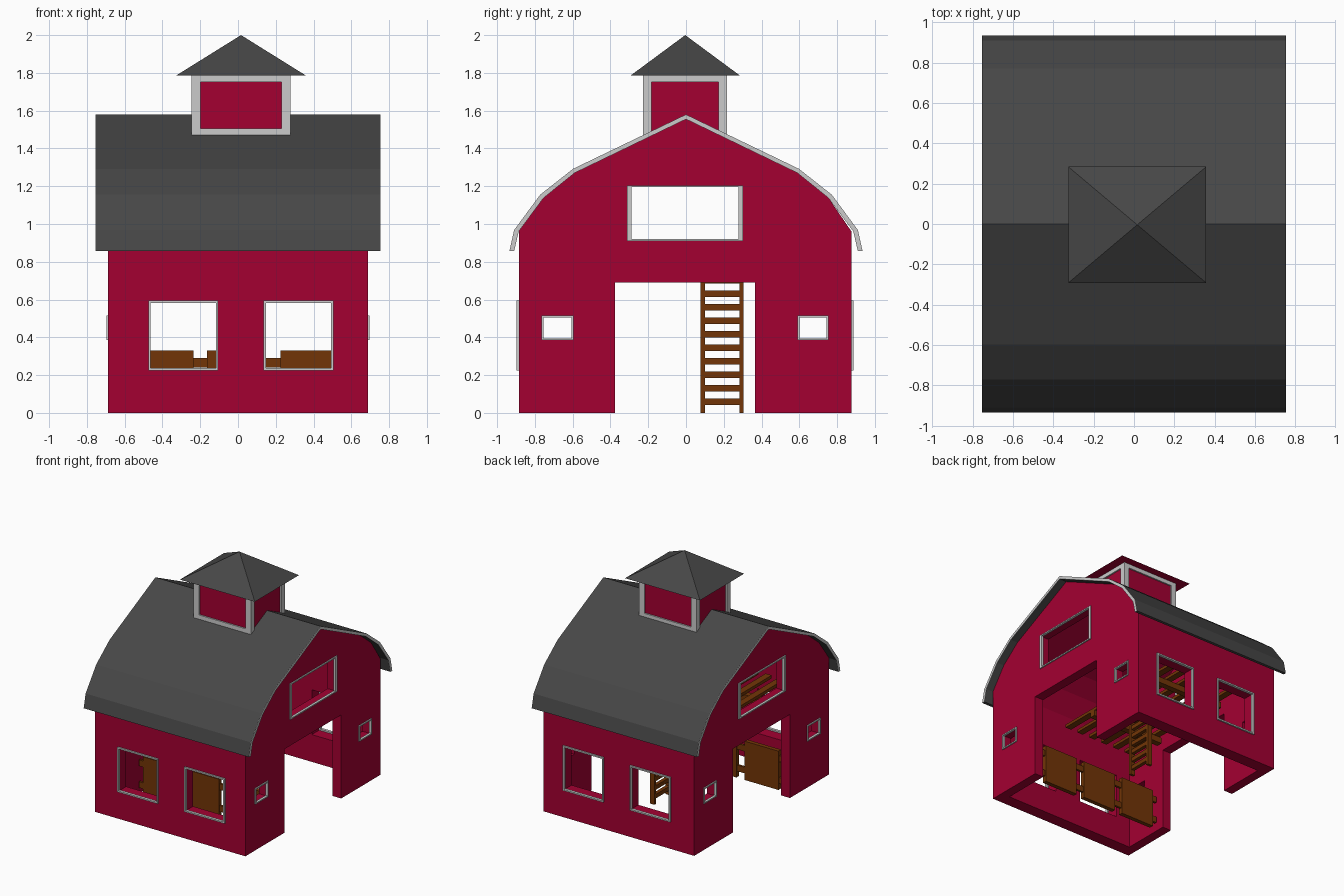
import bpy, bmesh

if "Cube" in bpy.data.objects:
    bpy.data.objects.remove(bpy.data.objects["Cube"])


def material(name, rgb):
    m = bpy.data.materials.new(name)
    m.diffuse_color = (*rgb, 1)
    m.use_nodes = True
    m.node_tree.nodes["Principled BSDF"].inputs["Base Color"].default_value = m.diffuse_color
    return m


RED = material("barn_red", (0.37, 0.0, 0.031))
DARK = material("roof_grey", (0.063, 0.063, 0.063))
TRIM = material("trim_grey", (0.57, 0.57, 0.57))
WOOD = material("wood", (0.17, 0.036, 0.002))


def make(name, bm, mat):
    bmesh.ops.recalc_face_normals(bm, faces=bm.faces)
    me = bpy.data.meshes.new(name)
    bm.to_mesh(me)
    bm.free()
    ob = bpy.data.objects.new(name, me)
    bpy.context.collection.objects.link(ob)
    me.materials.append(mat)
    return ob


def add_box(bm, x0, x1, y0, y1, z0, z1):
    v = bmesh.ops.create_cube(bm, size=1)["verts"]
    for p in v:
        p.co = (x0 if p.co.x < 0 else x1, y0 if p.co.y < 0 else y1, z0 if p.co.z < 0 else z1)


def boxes(name, mat, items):
    bm = bmesh.new()
    for b in items:
        add_box(bm, *b)
    return make(name, bm, mat)


def prism(name, mat, profile, x0, x1):
    """Extrude a (y, z) profile along x."""
    bm = bmesh.new()
    f = bm.faces.new([bm.verts.new((x0, y, z)) for y, z in profile])
    new = bmesh.ops.extrude_face_region(bm, geom=[f])["geom"]
    bmesh.ops.translate(bm, vec=(x1 - x0, 0, 0),
                        verts=[g for g in new if isinstance(g, bmesh.types.BMVert)])
    return make(name, bm, mat)


def mirrored(half, c=0.0):
    """Full outline, mirrored about y = c, from right-hand points ending at the ridge."""
    return [(c + y, z) for y, z in half] + [(c - y, z) for y, z in reversed(half[:-1])]


def cut(ob, cutter):
    mod = ob.modifiers.new("cut", "BOOLEAN")
    mod.operation, mod.solver, mod.object = "DIFFERENCE", "EXACT", cutter
    bpy.context.view_layer.objects.active = ob
    bpy.ops.object.modifier_apply(modifier=mod.name)
    bpy.data.objects.remove(cutter)


# Hollow barn body
WX, WY, YC = 0.687, 0.88, -0.005
body = prism("barn_walls", RED,
             mirrored([(WY, 0), (WY, 0.962), (0.754, 1.146), (0.594, 1.275), (0, 1.56)], YC), -WX, WX)
cut(body, prism("cavity", RED,
                mirrored([(0.775, -0.1), (0.775, 0.93), (0.68, 1.09), (0.56, 1.2), (0, 1.475)], YC),
                -0.607, 0.607))

# Doorways and windows cut through both opposite walls
gable_windows = [(-0.765, -0.595, 0.385, 0.515), (0.59, 0.755, 0.385, 0.515),
                 (-0.312, 0.302, 0.91, 1.205)]
side_windows = [(-0.475, -0.105, 0.225, 0.595), (0.135, 0.505, 0.225, 0.595)]
cut(body, boxes("doorway", RED, [(-1, 1, -0.375, 0.365, -0.1, 0.69)]))
for a, b, z0, z1 in gable_windows:
    cut(body, boxes("opening", RED, [(-1, 1, a, b, z0, z1)]))
for a, b, z0, z1 in side_windows:
    cut(body, boxes("opening", RED, [(a, b, -1, 1, z0, z1)]))


# Window frames
def frame_bars(a, b, z0, z1, side, top):
    return [(a, a + side, z0, z1), (b - side, b, z0, z1),
            (a + side, b - side, z0, z0 + top), (a + side, b - side, z1 - top, z1)]


bars = []
for i, (a, b, z0, z1) in enumerate(gable_windows):
    for p, q, r, t in frame_bars(a, b, z0, z1, 0.024 if i == 2 else 0.01, 0.01):
        for s in (-1, 1):
            xs = sorted((s * (WX - 0.01), s * (WX + 0.01)))
            bars.append((*xs, p, q, r, t))
for a, b, z0, z1 in side_windows:
    for p, q, r, t in frame_bars(a, b, z0, z1, 0.012, 0.012):
        for s in (-1, 1):
            ys = sorted((YC + s * (WY - 0.01), YC + s * (WY + 0.013)))
            bars.append((p, q, *ys, r, t))
boxes("window_frames", TRIM, bars)

# Gambrel roof shell with pale end trim
outer = mirrored([(0.935, 0.856), (0.91, 0.968), (0.772, 1.155), (0.598, 1.292), (0, 1.58)])
inner = mirrored([(0.91, 0.856), (0.886, 0.96), (0.754, 1.138), (0.59, 1.27), (0, 1.555)])
shell = outer + inner[::-1]
prism("roof", DARK, shell, -0.753, 0.753)
for side, x in (("left", -0.755), ("right", 0.753)):
    prism("roof_trim_" + side, TRIM, shell, x, x + 0.002)

# Cupola core sitting on the ridge
CX, HX, HY, CY = 0.016, 0.262, 0.222, -0.006
prism("cupola_core", RED, mirrored([(0.21, 1.79), (0.21, 1.472), (0, 1.56)], CY)[::-1],
      CX - HX + 0.012, CX + HX - 0.012)

# Cupola corner posts and rails
parts = []
for sx in (-1, 1):
    for sy in (-1, 1):
        xs = sorted((CX + sx * HX, CX + sx * (HX - 0.048)))
        ys = sorted((CY + sy * HY, CY + sy * (HY - 0.045)))
        parts.append((*xs, *ys, 1.47, 1.788))
for s in (-1, 1):
    ys = sorted((CY + s * HY, CY + s * (HY - 0.03)))
    for z0, z1 in ((1.47, 1.505), (1.753, 1.788)):
        parts.append((CX - HX + 0.048, CX + HX - 0.048, *ys, z0, z1))
    xs = sorted((CX + s * HX, CX + s * (HX - 0.03)))
    parts.append((*xs, CY - HY + 0.045, CY + HY - 0.045, 1.753, 1.788))
boxes("cupola_trim", TRIM, parts)

# Cupola pyramid roof with red underside
bm = bmesh.new()
base = [bm.verts.new((CX + sx * 0.342, -0.004 + sy * 0.288, 1.787))
        for sx, sy in ((-1, -1), (1, -1), (1, 1), (-1, 1))]
tip = bm.verts.new((CX, -0.004, 2.0))
bm.faces.new(base[::-1]).material_index = 1
for i in range(4):
    bm.faces.new((base[i], base[(i + 1) % 4], tip))
make("cupola_roof", bm, DARK).data.materials.append(RED)

# Ladder up to the loft
ladder = [(0.075, 0.115, y, y + 0.022, 0, 0.77) for y in (0.078, 0.283)]
ladder += [(0.08, 0.11, 0.095, 0.285, z - 0.017, z + 0.017)
           for z in (0.058 + 0.0715 * i for i in range(10))]
boxes("ladder", WOOD, ladder)

# Half loft of spaced planks on two beams
boxes("loft_planks", WOOD, [(x, x + 0.055, -0.69, 0.69, 0.765, 0.79)
                            for x in (0.06 - 0.12 * i for i in range(6))])
boxes("loft_beams", WOOD, [(-0.56, 0.12, y - 0.025, y + 0.025, 0.715, 0.765) for y in (-0.36, 0.36)])

# Stall fence: three panels on two rails
boxes("stall_panels", WOOD, [(x, x + 0.312, -0.46, -0.425, 0.01, 0.33) for x in (-0.547, -0.163, 0.225)])
boxes("stall_rails", WOOD, [(-0.59, 0.575, -0.452, -0.433, z, z + 0.05) for z in (0.06, 0.24)])
